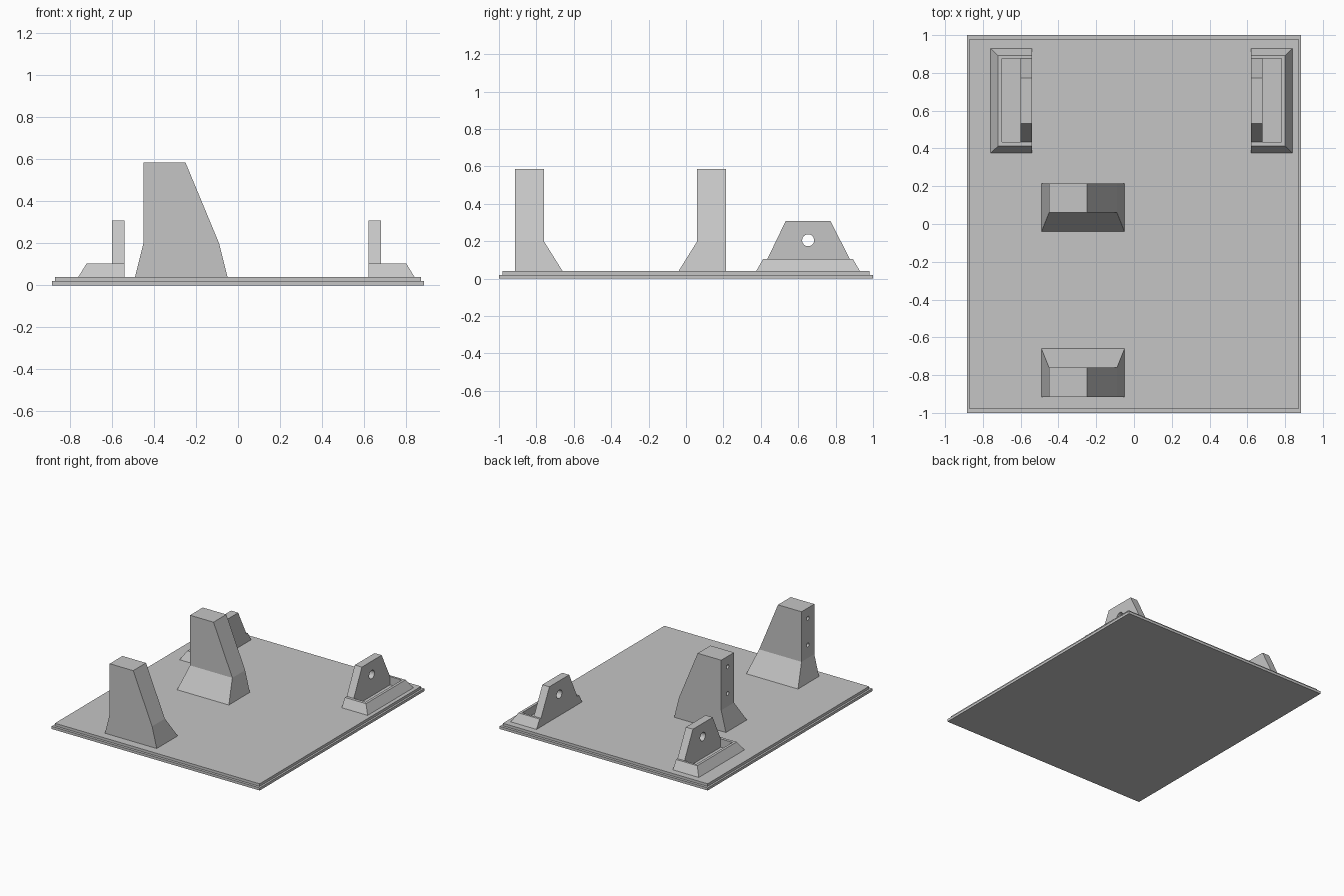
import bpy, bmesh
from mathutils import Matrix

default = bpy.data.objects.get("Cube")
if default:
    bpy.data.objects.remove(default, do_unlink=True)

grey = bpy.data.materials.new("plain_grey")
grey.use_nodes = True
colour = (0.56, 0.56, 0.56, 1)
grey.diffuse_color = colour
grey.node_tree.nodes["Principled BSDF"].inputs["Base Color"].default_value = colour


def add_object(name, bm):
    bmesh.ops.recalc_face_normals(bm, faces=bm.faces)
    mesh = bpy.data.meshes.new(name)
    bm.to_mesh(mesh)
    bm.free()
    mesh.materials.append(grey)
    obj = bpy.data.objects.new(name, mesh)
    bpy.context.collection.objects.link(obj)
    return obj


def loft(name, sections):
    """Solid through stacked rectangles, each (x0, x1, y0, y1, z)."""
    bm = bmesh.new()
    rings = [[bm.verts.new(p) for p in ((a, c, z), (b, c, z), (b, d, z), (a, d, z))]
             for a, b, c, d, z in sections]
    for low, high in zip(rings, rings[1:]):
        for i in range(4):
            j = (i + 1) % 4
            bm.faces.new((low[i], low[j], high[j], high[i]))
    bm.faces.new(rings[0])
    bm.faces.new(rings[-1])
    return add_object(name, bm)


def rod_x(name, centre, radius, length):
    bm = bmesh.new()
    bmesh.ops.create_cone(bm, cap_ends=True, segments=32, radius1=radius, radius2=radius,
                          depth=length, matrix=Matrix.Translation(centre)
                          @ Matrix.Rotation(1.570796, 4, 'Y'))
    return add_object(name, bm)


def cut(obj, cutter):
    cutter.hide_render = True
    mod = obj.modifiers.new("cut", 'BOOLEAN')
    mod.operation = 'DIFFERENCE'
    mod.solver = 'EXACT'
    mod.object = cutter
    bpy.context.view_layer.update()
    result = bpy.data.meshes.new_from_object(
        obj.evaluated_get(bpy.context.evaluated_depsgraph_get()))
    obj.modifiers.remove(mod)
    obj.data = result
    bpy.data.objects.remove(cutter, do_unlink=True)


# Stepped base plate
loft("base_plate", [(-0.885, 0.885, -1, 1, 0), (-0.885, 0.885, -1, 1, 0.02)])
loft("base_step", [(-0.87, 0.87, -0.98, 0.98, 0.02), (-0.87, 0.87, -0.98, 0.98, 0.04)])

# Two towers mirrored front to back, with blind screw holes on the upright side
for name, s in (("front_tower", -1), ("rear_tower", 1)):
    foot, shaft, outer = (-0.35 + s * d for d in (0.31, 0.41, 0.565))
    tower = loft(name, [(-0.49, -0.05, foot, outer, 0.04),
                        (-0.45, -0.09, shaft, outer, 0.2),
                        (-0.45, -0.25, shaft, outer, 0.585)])
    for z in (0.3, 0.505):
        cut(tower, rod_x("screw_hole", (-0.45, (shaft + outer) / 2, z), 0.015, 0.2))

# Two hinge brackets mirrored side to side: pocketed foot and pierced lug
for side, s in (("right", -1), ("left", 1)):
    inner, lug_out, pocket, top, bottom = (0.04 + s * d for d in (0.58, 0.64, 0.74, 0.76, 0.8))
    foot = loft(side + "_bracket_foot", [(inner, bottom, 0.375, 0.93, 0.04),
                                         (inner, top, 0.412, 0.892, 0.105)])
    cut(foot, loft("pocket", [(lug_out, pocket, 0.435, 0.875, 0.041),
                              (lug_out, pocket, 0.435, 0.875, 0.2)]))
    lug = loft(side + "_bracket_lug", [(inner, lug_out, 0.435, 0.875, 0.105),
                                       (inner, lug_out, 0.533, 0.773, 0.308)])
    cut(lug, rod_x("pin_hole", ((inner + lug_out) / 2, 0.653, 0.205), 0.032, 0.2))
